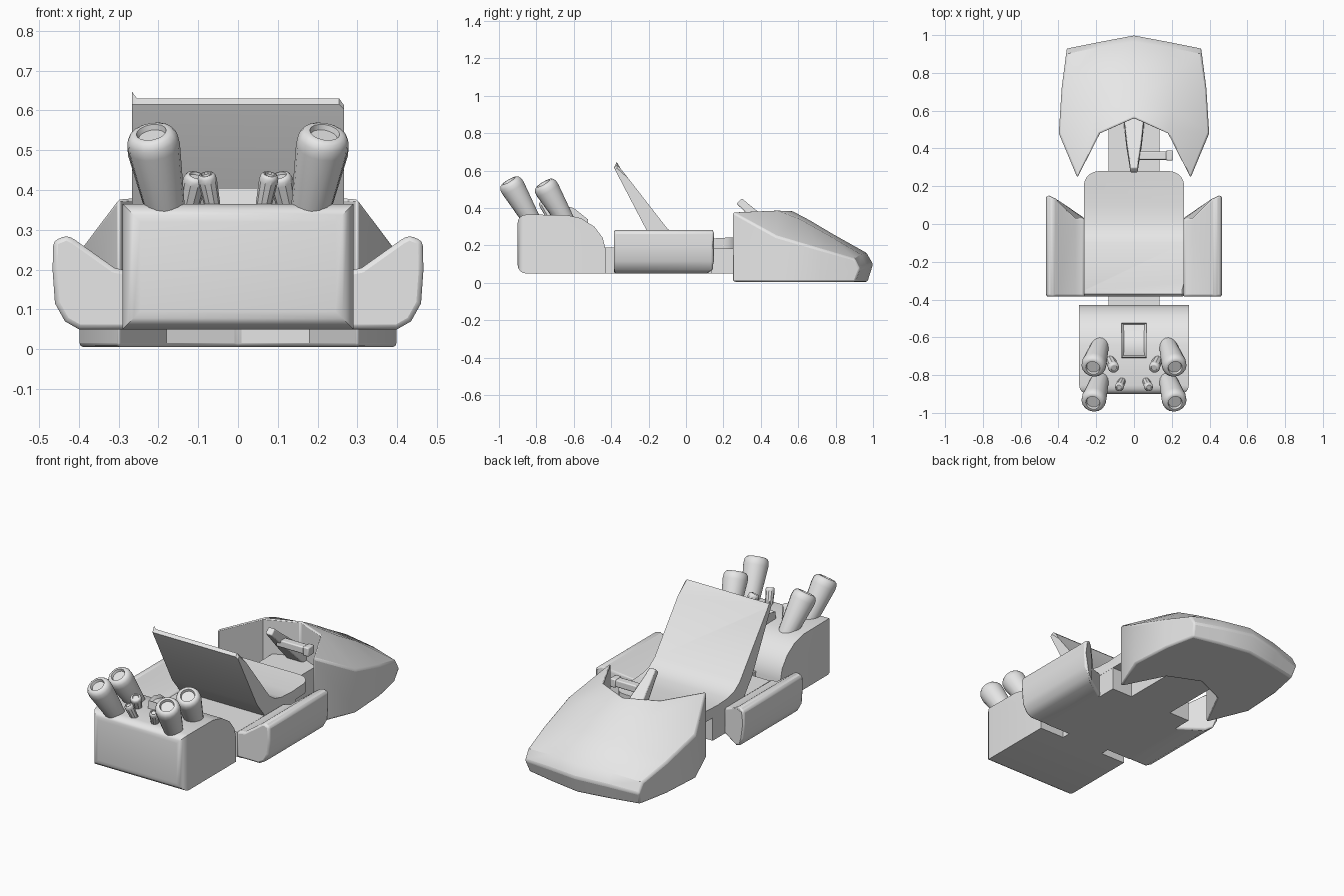
import bpy, bmesh, math
from mathutils import Vector

old = bpy.data.objects.get("Cube")
if old:
    bpy.data.objects.remove(old, do_unlink=True)

grey = bpy.data.materials.new("plain_grey")
grey.use_nodes = True
grey.diffuse_color = (0.8, 0.8, 0.8, 1)
grey.node_tree.nodes["Principled BSDF"].inputs["Base Color"].default_value = (0.8, 0.8, 0.8, 1)


def finish(name, bm, bevel=0.0, segments=2, angle=35):
    """Turn a bmesh into a shaded, optionally bevelled object."""
    bmesh.ops.recalc_face_normals(bm, faces=bm.faces)
    mesh = bpy.data.meshes.new(name)
    bm.to_mesh(mesh)
    bm.free()
    mesh.materials.append(grey)
    ob = bpy.data.objects.new(name, mesh)
    bpy.context.scene.collection.objects.link(ob)
    if bevel:
        mod = ob.modifiers.new("soft_edges", 'BEVEL')
        mod.width, mod.segments = bevel, segments
        mod.limit_method, mod.angle_limit = 'ANGLE', math.radians(40)
    bpy.ops.object.select_all(action='DESELECT')
    ob.select_set(True)
    bpy.context.view_layer.objects.active = ob
    bpy.ops.object.shade_smooth_by_angle(angle=math.radians(angle))
    return ob


def loft(loops, caps=True):
    """Bridge closed loops that all have the same number of points."""
    bm = bmesh.new()
    rows = [[bm.verts.new(p) for p in loop] for loop in loops]
    n = len(rows[0])
    for a, b in zip(rows, rows[1:]):
        for i in range(n):
            j = (i + 1) % n
            bm.faces.new((a[i], a[j], b[j], b[i]))
    if caps:
        bm.faces.new(rows[0])
        bm.faces.new(rows[-1])
    return bm, rows


def prism(profile, half):
    """Side profile (y, z) extruded across the width."""
    return loft([[(x, y, z) for y, z in profile] for x in (-half, half)])[0]


def bevel_where(bm, rule, width, segments):
    edges = [e for e in bm.edges if rule(*[v.co for v in e.verts])]
    bmesh.ops.bevel(bm, geom=edges, offset=width, segments=segments,
                    profile=0.5, affect='EDGES')


def box(name, lo, hi, bevel=0.0):
    (x0, y0, z0), (x1, y1, z1) = lo, hi
    ring = [(x0, y0), (x1, y0), (x1, y1), (x0, y1)]
    return finish(name, loft([[(x, y, z) for x, y in ring] for z in (z0, z1)])[0], bevel)


def pipe(name, base, top, r0, r1, sides=16):
    """Flared tube with a rounded lip and a recessed mouth."""
    base, top = Vector(base), Vector(top)
    axis = top - base
    turn = Vector((0, 0, 1)).rotation_difference(axis)
    loops = []
    for t, r in ((0, r0), (0.84, r1), (0.93, r1 * 0.97), (0.98, r1 * 0.85),
                 (1, r1 * 0.7), (1, r1 * 0.58), (0.95, r1 * 0.52)):
        loops.append([base + axis * t + turn @ Vector((
            r * math.cos(k * math.tau / sides), r * math.sin(k * math.tau / sides), 0))
            for k in range(sides)])
    return finish(name, loft(loops)[0])


# Engine block: curved back, softly rounded outer face
engine = prism([(-0.9, 0.05), (-0.9, 0.365), (-0.64, 0.363), (-0.56, 0.345),
                (-0.49, 0.3), (-0.445, 0.24), (-0.43, 0.18), (-0.43, 0.05)], 0.29)
bevel_where(engine, lambda a, b: a.y < -0.89 and b.y < -0.89, 0.045, 4)
finish("engine_block", engine)

# Chassis
box("chassis_spine", (-0.135, -0.5, 0.05), (0.135, 0.58, 0.19))
box("floor_body", (-0.29, -0.38, 0.05), (0.29, 0.03, 0.19))
box("floor_front", (-0.265, 0, 0.05), (0.265, 0.14, 0.19))

# Seat: one slab sweeping from pan to backrest
seat = prism([(-0.385, 0.615), (-0.21, 0.28), (-0.13, 0.18), (0.28, 0.18), (0.28, 0.245),
              (0.1, 0.235), (0.01, 0.24), (-0.05, 0.255), (-0.1, 0.29),
              (-0.35, 0.612), (-0.37, 0.63)], 0.266)
bevel_where(seat, lambda a, b: a.y > 0.27 and b.y > 0.27 and abs(a.x - b.x) < 0.01, 0.08, 5)
bevel_where(seat, lambda a, b: min(a.z, b.z) > 0.605 and abs(a.x - b.x) < 0.01
            and min(a.y, b.y) < -0.365 and max(a.z, b.z) > 0.62, 0.012, 1)
finish("seat", seat)

# Side pods: winged section with a swept leading end
section = [(0.26, 0.05), (0.40, 0.05), (0.435, 0.07), (0.46, 0.115), (0.466, 0.2),
           (0.464, 0.272), (0.43, 0.286), (0.41, 0.275), (0.31, 0.204), (0.26, 0.194)]


def pod_end(x):
    return 0.03 + 0.12 * min(1, max(0, (x - 0.3) / 0.13))


for side, label in ((1, "left"), (-1, "right")):
    loops = [[(side * x, -0.385, z) for x, z in section],
             [(side * x, pod_end(x), z) for x, z in section]]
    finish(label + "_side_pod", loft(loops)[0], 0.012)

# Nose: columns running from the cockpit rim over the tip and back underneath
centre = [(0, 0.56, 0.388), (0, 0.66, 0.335), (0, 0.79, 0.258),
          (0, 0.965, 0.16), (0, 1.0, 0.1), (0, 0.97, 0.005)]
middle = [(0.18, 0.48, 0.39), (0.2, 0.61, 0.34), (0.2, 0.77, 0.25),
          (0.19, 0.935, 0.152), (0.185, 0.965, 0.09), (0.18, 0.94, 0.005)]
outer = [(0.30, 0.245, 0.38), (0.398, 0.48, 0.25), (0.383, 0.72, 0.18),
         (0.358, 0.9, 0.13), (0.36, 0.93, 0.075), (0.345, 0.905, 0.005)]


def column(points, flip=1):
    under = [(x, y, 0.005) for x, y, z in reversed(points[:3])]
    return [(flip * x, y, z) for x, y, z in points + under]


nose, rows = loft([column(outer, -1), column(middle, -1), column(centre),
                   column(middle), column(outer)], caps=False)
for row in (rows[0], rows[-1]):
    # side walls join each upper point to the one beneath it
    nose.faces.new((row[0], row[1], row[7], row[8]))
    nose.faces.new((row[1], row[2], row[6], row[7]))
    nose.faces.new((row[2], row[3], row[4], row[5], row[6]))
finish("nose", nose, 0.01)

# Steering column and single side grip
column_rings = []
for y, z, half, thick in ((0.56, 0.19, 0.055, 0.04), (0.42, 0.315, 0.04, 0.03),
                          (0.32, 0.405, 0.024, 0.022), (0.285, 0.437, 0.02, 0.02)):
    d = thick * 0.7
    column_rings.append([(-half, y - d, z - d), (half, y - d, z - d),
                         (half, y + d, z + d), (-half, y + d, z + d)])
finish("steering_column", loft(column_rings)[0], 0.006)
box("steering_grip", (0, 0.34, 0.33), (0.2, 0.385, 0.37), 0.006)
box("grip_end", (0.17, 0.335, 0.325), (0.205, 0.39, 0.375), 0.006)

# Exhausts: two large and two small pairs
for side, label in ((1, "left"), (-1, "right")):
    pipe(label + "_outer_exhaust", (side * 0.175, -0.81, 0.31),
         (side * 0.218, -0.947, 0.545), 0.045, 0.066)
    pipe(label + "_inner_exhaust", (side * 0.175, -0.63, 0.31),
         (side * 0.218, -0.762, 0.532), 0.045, 0.066)
    pipe(label + "_outer_small_pipe", (side * 0.058, -0.82, 0.33),
         (side * 0.08, -0.868, 0.44), 0.018, 0.024, 10)
    pipe(label + "_inner_small_pipe", (side * 0.13, -0.71, 0.33),
         (side * 0.105, -0.765, 0.437), 0.024, 0.03, 10)

# Intake scoop with a sunken top panel
scoop = prism([(-0.715, 0.33), (-0.705, 0.405), (-0.66, 0.415), (-0.60, 0.4),
               (-0.525, 0.34), (-0.525, 0.3)], 0.066)
scoop.faces.ensure_lookup_table()
bmesh.ops.recalc_face_normals(scoop, faces=scoop.faces)
panel = [f for f in scoop.faces if f.normal.z > 0.6]
bmesh.ops.inset_region(scoop, faces=panel, thickness=0.014, depth=0)
bmesh.ops.translate(scoop, vec=(0, 0, -0.015),
                    verts=list({v for f in panel for v in f.verts}))
finish("intake_scoop", scoop)
